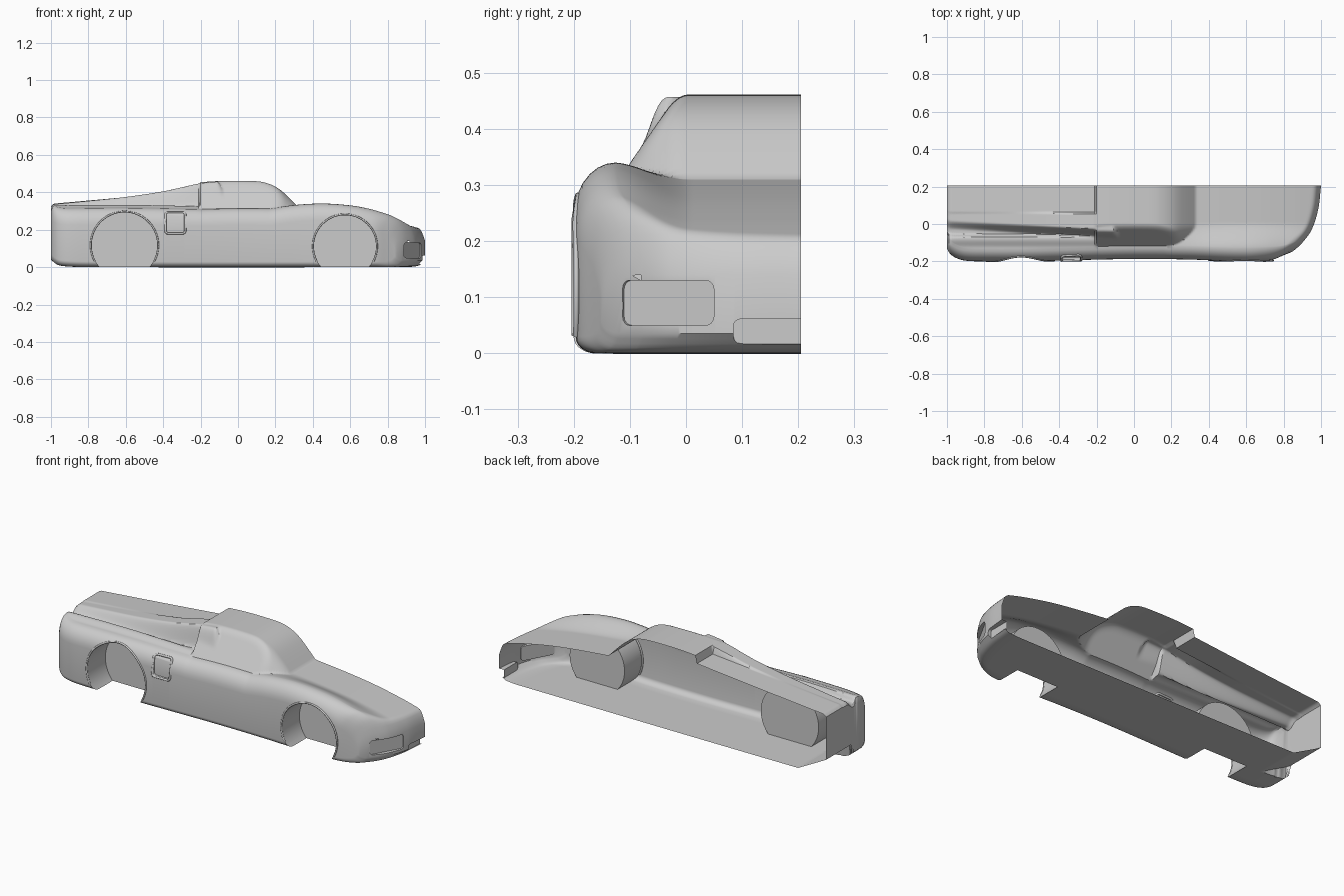
import bpy, bmesh, math
from mathutils import Matrix

if "Cube" in bpy.data.objects:
    bpy.data.objects.remove(bpy.data.objects["Cube"])

YC = 0.205          # open centre plane of the half shell


def curve(pts):
    """Smooth interpolation (Hermite) through (x, value) points."""
    n = len(pts)
    sl = [(pts[min(i + 1, n - 1)][1] - pts[max(i - 1, 0)][1]) /
          (pts[min(i + 1, n - 1)][0] - pts[max(i - 1, 0)][0]) for i in range(n)]

    def f(x):
        if x <= pts[0][0]:
            return pts[0][1]
        if x >= pts[-1][0]:
            return pts[-1][1]
        i = max(k for k in range(n - 1) if pts[k][0] <= x)
        (x0, a), (x1, b) = pts[i], pts[i + 1]
        h = x1 - x0
        t = (x - x0) / h
        return (a * (1 + 2 * t) * (1 - t) ** 2 + b * t * t * (3 - 2 * t)
                + h * sl[i] * t * (1 - t) ** 2 + h * sl[i + 1] * t * t * (t - 1))
    return f


def step(a, b, x):
    t = min(max((x - a) / (b - a), 0), 1)
    return t * t * (3 - 2 * t)


def smin(a, b, k):
    h = max(k - abs(a - b), 0) / k
    return min(a, b) - h * h * k / 4


# Profiles along the length
fender = curve([(-1, .315), (-.6, .318), (-.2, .31), (.1, .306), (.3, .332), (.45, .34),
                (.6, .33), (.7, .312), (.8, .283), (.9, .25), (1, .2)])
hood = curve([(.2, .315), (.35, .308), (.65, .275), (.85, .238), (1, .2)])
nose_top = curve([(.8, .34), (.9, .275), (.95, .238), (.98, .195), (1, .14)])
roof = curve([(-.25, .45), (-.1, .46), (.08, .46), (.14, .453), (.2, .43), (.25, .393), (.34, .3),
              (.4, .23), (.6, 0)])
fin_top = curve([(-1, .335), (-.8, .354), (-.6, .375), (-.4, .405), (-.2, .448), (-.09, .459)])
deck = curve([(-1, .338), (-.6, .374), (-.2, .412)])
width = curve([(-1, -.13), (-.985, -.158), (-.95, -.182), (-.9, -.196), (-.8, -.2), (-.6, -.2),
               (-.35, -.194), (0, -.187), (.3, -.19), (.55, -.2), (.7, -.198), (.85, -.188), (1, -.15)])
nose_plan = curve([(-.2, .75), (-.175, .8), (-.145, .85), (-.1, .9), (-.03, .95), (.08, .985), (.205, 1)])
sill = curve([(-1, .04), (-.97, .015), (-.93, .005), (-.8, 0), (.88, 0), (.94, .003), (.97, .01), (1, .035)])


def height(x, y):
    """Top skin: fenders and hood, cabin, rear fin and engine deck."""
    s = fender(x)
    if x > .2:
        z = s + (hood(x) - s) * step(-.13, .01, y)
    else:
        z = s + step(-.18, -.22, x) * (.015 * step(-.13, -.08, y) - .025 * step(-.072, -.052, y))
    if x > -.2:
        back = .08 * max(0, -y / .1) ** 2
        z = max(z, smin(roof(x + back), .31 + (y + .12) * 1.45, .03))
    if x < -.08:
        edge = -.045 + .05 * (-.1 - x) / .9
        fin = fin_top(x) - .04 * step(-.11, -.08, x)
        if y < .055 or x > -.2:
            z = max(z, z + (fin - z) * step(edge - .035, edge + .015, y))
        else:
            z = max(z, fin + (deck(x) - fin) * step(.055, .065, y))
    return z


def floor(x, y):
    z = sill(x)
    if y > -.03 and x < -.83:                       # rear diffuser
        z = max(z, .09 * (-.83 - x) / .17)
    return z


def section(u):
    """One closed cross-section; point i mirrors point n-1-i top to bottom."""
    w, n, m = width(u), 56, 7
    ye = w + .07

    def place(y):
        return u - (1 - nose_plan(y)) * max(0, (u - .55) / .45) ** 2 if u > .55 else u
    ys = [YC + (ye - YC) * i / n for i in range(n + 1)]
    limit = nose_top(u) if u > .8 else 1
    top = [(place(y), y, smin(height(place(y), y), limit, .02)) for y in ys]
    low = [(place(y), y, floor(u, y)) for y in ys]
    if u < -.98:                                    # round off the tail lip
        top = [(x, y, z - .012 * ((-.98 - u) / .02) ** 2) for x, y, z in top]
    zt, zb = top[-1][2], low[-1][2]
    hc, hb = min(.09, (zt - zb) * .45), min(.03, (zt - zb) * .2)
    side_t, side_b = [], []
    for k in range(1, m + 1):
        a = k / m * math.pi / 2
        y = ye + (w - ye) * math.sin(a)
        side_t.append((place(y), y, zt - hc * (1 - math.cos(a))))
        y = w + .04 - .04 * math.sin(a)
        side_b.append((place(y), y, zb + hb * (1 - math.cos(a))))
    return top + side_t + side_b[::-1] + low[::-1]


def finish(ob, angle=40):
    bpy.ops.object.select_all(action='DESELECT')
    ob.select_set(True)
    bpy.context.view_layer.objects.active = ob
    bpy.ops.object.shade_smooth_by_angle(angle=math.radians(angle))


def add_mesh(name, bm):
    bmesh.ops.recalc_face_normals(bm, faces=bm.faces)
    me = bpy.data.meshes.new(name)
    bm.to_mesh(me)
    bm.free()
    ob = bpy.data.objects.new(name, me)
    bpy.context.collection.objects.link(ob)
    return ob


# Body: lofted half shell, capped for cutting
bm = bmesh.new()
N = 200
rows = [[bm.verts.new(p) for p in section(-1 + 2 * i / N)] for i in range(N + 1)]
n = len(rows[0])
for a, b in zip(rows, rows[1:]):
    for j in range(n - 1):
        bm.faces.new((a[j], a[j + 1], b[j + 1], b[j]))
for r in (rows[0], rows[-1]):
    for j in range(n // 2 - 1):
        bm.faces.new((r[j], r[j + 1], r[n - 2 - j], r[n - 1 - j]))
for a, b in zip(rows, rows[1:]):
    bm.faces.new((a[0], b[0], b[-1], a[-1]))
body = add_mesh("car_body", bm)


def box_cutter(name, loc, size, rot=0, axis='X', bevel=.015):
    """Box with the edges along one axis rounded."""
    bm = bmesh.new()
    bmesh.ops.create_cube(bm, size=1, matrix=Matrix.Diagonal((*size, 1)))
    k = 'XYZ'.index(axis)
    es = [e for e in bm.edges if abs(e.verts[0].co[k] - e.verts[1].co[k]) > size[k] * .9]
    bmesh.ops.bevel(bm, geom=es, offset=bevel, segments=4, profile=.5, affect='EDGES')
    bm.transform(Matrix.Translation(loc) @ Matrix.Rotation(rot, 4, 'Z'))
    return add_mesh(name, bm)


# Cutters: wheel wells, headlight pocket, grille slot, side intake
wheels = [("rear", -.607, .117, .177), ("front", .572, .111, .168)]
cutters = []
for name, x, z, r in wheels:
    bm = bmesh.new()
    bmesh.ops.create_cone(bm, cap_ends=True, segments=64, radius1=r, radius2=r, depth=.3,
                          matrix=Matrix.Translation((x, -.19, z)) @ Matrix.Rotation(math.pi / 2, 4, 'X'))
    cutters.append(add_mesh(name + "_well_cutter", bm))
cutters.append(box_cutter("headlight_cutter", (.971, -.053, .09), (.1, .186, .08), math.radians(-29)))
cutters.append(box_cutter("grille_cutter", (1.035, .185, .039), (.13, .2, .044), bevel=.012))
cutters.append(box_cutter("intake_cutter", (-.335, -.23, .237), (.1, .1, .108), axis='Y'))
bpy.context.view_layer.objects.active = body
for c in cutters:
    c.hide_render = True
    mod = body.modifiers.new(c.name, 'BOOLEAN')
    mod.operation, mod.solver, mod.object = 'DIFFERENCE', 'EXACT', c
    bpy.ops.object.modifier_apply(modifier=mod.name)
for c in cutters:
    bpy.data.objects.remove(c)

# Open the centre plane again
bm = bmesh.new()
bm.from_mesh(body.data)
bmesh.ops.delete(bm, geom=[f for f in bm.faces if all(v.co.y > YC - 5e-4 for v in f.verts)],
                 context='FACES')
bm.to_mesh(body.data)
bm.free()
finish(body)


def tube(name, pts, radius, cyclic):
    cu = bpy.data.curves.new(name, 'CURVE')
    cu.dimensions, cu.bevel_depth, cu.bevel_resolution = '3D', radius, 2
    sp = cu.splines.new('POLY')
    sp.points.add(len(pts) - 1)
    for p, co in zip(sp.points, pts):
        p.co = (*co, 1)
    sp.use_cyclic_u = cyclic
    ob = bpy.data.objects.new(name, cu)
    bpy.context.collection.objects.link(ob)


def skin_y(x, z):
    """Side surface position, following the rounded shoulder."""
    t = min(max((z - fender(x) + .09) / .09, 0), 1)
    return width(x) + .07 * (1 - math.sqrt(1 - t * t))


# Wheel arch lips and intake rim
for name, x, z, r in wheels:
    arc = [math.radians(-28 + 236 * i / 48) for i in range(49)]
    pts = [(x + (r + .003) * math.cos(a), z + (r + .003) * math.sin(a)) for a in arc]
    tube(name + "_arch_lip", [(px, skin_y(px, pz) + .001, pz) for px, pz in pts], .005, False)
rim = []
for cx, cz, a0 in ((.038, .042, 0), (-.038, .042, 90), (-.038, -.042, 180), (.038, -.042, 270)):
    for k in range(5):
        a = math.radians(a0 + 22.5 * k)
        px, pz = -.335 + cx + .015 * math.cos(a), .237 + cz + .015 * math.sin(a)
        rim.append((px, skin_y(px, pz) - .001, pz))
tube("side_intake_rim", rim, .006, True)
